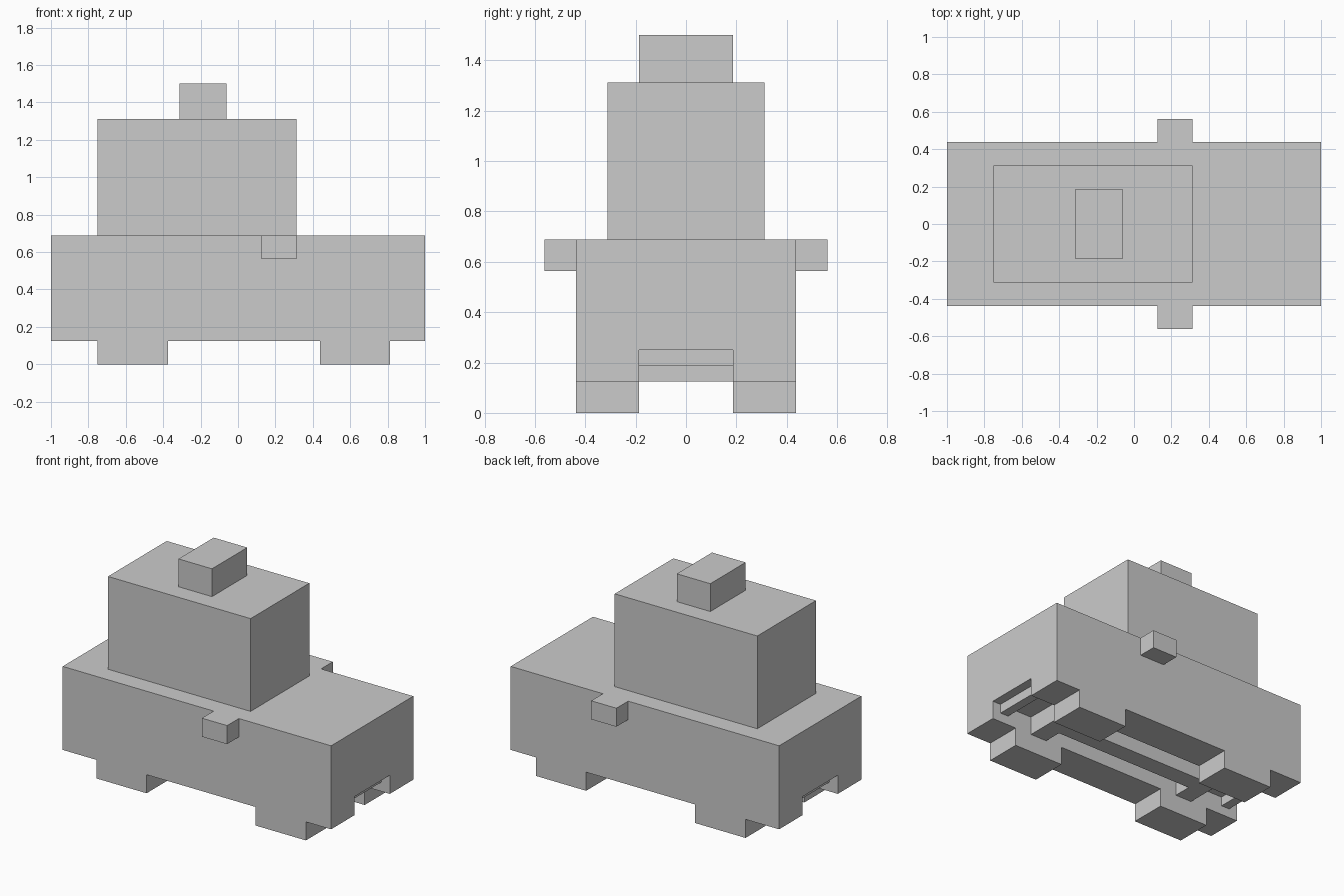
import bpy, bmesh

if "Cube" in bpy.data.objects:
    bpy.data.objects.remove(bpy.data.objects["Cube"])

U = 1 / 16  # the model sits on a 1/16 grid


def box(name, x, y, z):
    """Axis-aligned box from (min, max) ranges in grid units."""
    bm = bmesh.new()
    bmesh.ops.create_cube(bm, size=1)
    for v in bm.verts:
        v.co = [U * r[c > 0] for c, r in zip(v.co, (x, y, z))]
    return finish(name, bm)


def finish(name, bm):
    bmesh.ops.recalc_face_normals(bm, faces=bm.faces)
    mesh = bpy.data.meshes.new(name)
    bm.to_mesh(mesh)
    bm.free()
    ob = bpy.data.objects.new(name, mesh)
    bpy.context.collection.objects.link(ob)
    return ob


def mirror_y(ob):
    mod = ob.modifiers.new("mirror", 'MIRROR')
    mod.use_axis = (False, True, False)
    mod.use_mirror_merge = False


# Body: channel-shaped profile swept along the full length
profile = [(-7, 2), (-3, 2), (-3, 4), (3, 4), (3, 2), (7, 2), (7, 11), (-7, 11)]
bm = bmesh.new()
face = bm.faces.new([bm.verts.new((-16 * U, y * U, z * U)) for y, z in profile])
ext = bmesh.ops.extrude_face_region(bm, geom=[face])
bmesh.ops.translate(bm, vec=(32 * U, 0, 0),
                    verts=[g for g in ext["geom"] if isinstance(g, bmesh.types.BMVert)])
if not face.is_valid or len(bm.faces) < 10:
    bm.faces.new([v for v in bm.verts if v.co.x < 0])
finish("body", bm)

# Cabin and roof block
box("cabin", (-12, 5), (-5, 5), (11, 21))
box("roof_block", (-5, -1), (-3, 3), (21, 24))

# Side mirrors
mirror_y(box("side_mirror", (2, 5), (7, 9), (9, 11)))

# Wheels with cross axles
for label, cx in (("front", 10), ("rear", -9)):
    mirror_y(box(label + "_wheel", (cx - 3, cx + 3), (3, 7), (0, 2)))
    box(label + "_axle", (cx - 1, cx + 1), (-3, 3), (2, 4))

# Drive shaft between the axles, and a thin cross bar near each end
box("drive_shaft", (-8, 9), (-1, 1), (2, 4))
for label, x in (("front", 14), ("rear", -15)):
    box(label + "_cross_bar", (x, x + 1), (-3, 3), (3, 4))
